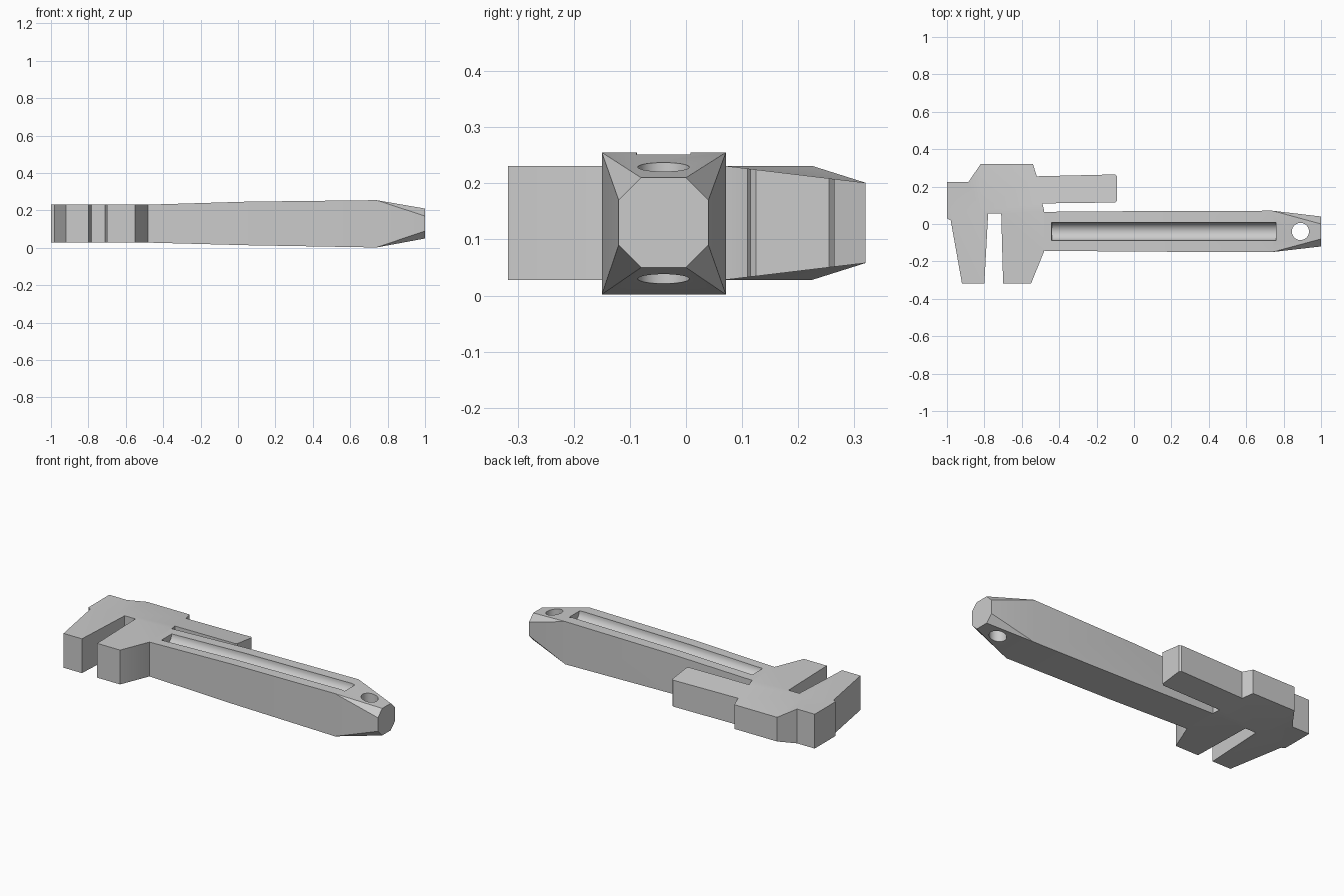
import bpy, bmesh
from math import radians, pi
from mathutils import Matrix, Vector

if "Cube" in bpy.data.objects:
    bpy.data.objects.remove(bpy.data.objects["Cube"])


def make_object(name, bm):
    bmesh.ops.recalc_face_normals(bm, faces=bm.faces)
    mesh = bpy.data.meshes.new(name)
    bm.to_mesh(mesh)
    bm.free()
    obj = bpy.data.objects.new(name, mesh)
    bpy.context.collection.objects.link(obj)
    return obj


def activate(obj):
    bpy.ops.object.select_all(action='DESELECT')
    obj.select_set(True)
    bpy.context.view_layer.objects.active = obj


def cut(obj, cutter):
    mod = obj.modifiers.new("cut", 'BOOLEAN')
    mod.operation = 'DIFFERENCE'
    mod.solver = 'EXACT'
    mod.object = cutter
    activate(obj)
    bpy.ops.object.modifier_apply(modifier=mod.name)
    bpy.data.objects.remove(cutter, do_unlink=True)


def cylinder(name, matrix, radius, depth, sides=32):
    bm = bmesh.new()
    bmesh.ops.create_cone(bm, cap_ends=True, segments=sides, radius1=radius,
                          radius2=radius, depth=depth, matrix=matrix)
    obj = make_object(name, bm)
    obj.hide_render = True
    return obj


# wrench head: outline with both jaws, hump and adjusting arm
outline = [(-1, .225), (-.885, .225), (-.82, .32), (-.54, .32), (-.52, .255),
           (-.10, .265), (-.09, .255), (-.09, .125), (-.10, .115), (-.49, .11),
           (-.48, .07), (-.48, -.145), (-.55, -.317), (-.70, -.317),
           (-.71, .055), (-.78, .055), (-.80, -.317), (-.92, -.317),
           (-.98, .02), (-1, .03)]
bm = bmesh.new()
face = bm.faces.new([bm.verts.new((x, y, .028)) for x, y in outline])
ext = bmesh.ops.extrude_face_region(bm, geom=[face])
bmesh.ops.translate(bm, vec=(0, 0, .203),
                    verts=[v for v in ext['geom'] if isinstance(v, bmesh.types.BMVert)])
for co, no in (((0, .07, 0), (0, 1, 0)), ((-.82, 0, 0), (1, 0, 0))):
    bmesh.ops.bisect_plane(bm, geom=bm.verts[:] + bm.edges[:] + bm.faces[:],
                           plane_co=co, plane_no=no, dist=1e-5)
# thin the back edge of the head and arm
for v in bm.verts:
    if v.co.x > -.83 and v.co.y > .07:
        drop = (v.co.y - .07) * .12
        v.co.z += -drop if v.co.z > .13 else drop
bmesh.ops.triangulate(bm, faces=[f for f in bm.faces if len(f.verts) > 4])
head = make_object("wrench_head", bm)

# handle: hull over rectangular sections and an eight-sided tip
bm = bmesh.new()
for x, y0, y1, z0, z1 in ((-.48, -.143, .065, .028, .231),
                          (.05, -.148, .069, .014, .247),
                          (.74, -.15, .071, .002, .255)):
    for y in (y0, y1):
        for z in (z0, z1):
            bm.verts.new((x, y, z))
for a, b in ((.08, .04), (.04, .08)):
    for sy in (-1, 1):
        for sz in (-1, 1):
            bm.verts.new((1, -.04 + sy * a, .13 + sz * b))
bmesh.ops.convex_hull(bm, input=bm.verts[:])
bmesh.ops.dissolve_limit(bm, angle_limit=radians(.3), verts=bm.verts[:], edges=bm.edges[:])
handle = make_object("handle", bm)

# hanging hole through the tip
cut(handle, cylinder("hole_cutter", Matrix.Translation((.89, -.04, .13)), .046, .6))
# rounded trough along the upper face
tilt = Vector((1.2, 0, .018)).to_track_quat('Z', 'Y').to_matrix().to_4x4()
cut(handle, cylinder("trough_cutter", Matrix.Translation((.16, -.04, .243)) @ tilt, .048, 1.2))

for obj in (head, handle):
    activate(obj)
    bpy.ops.object.shade_smooth_by_angle(angle=radians(35))
